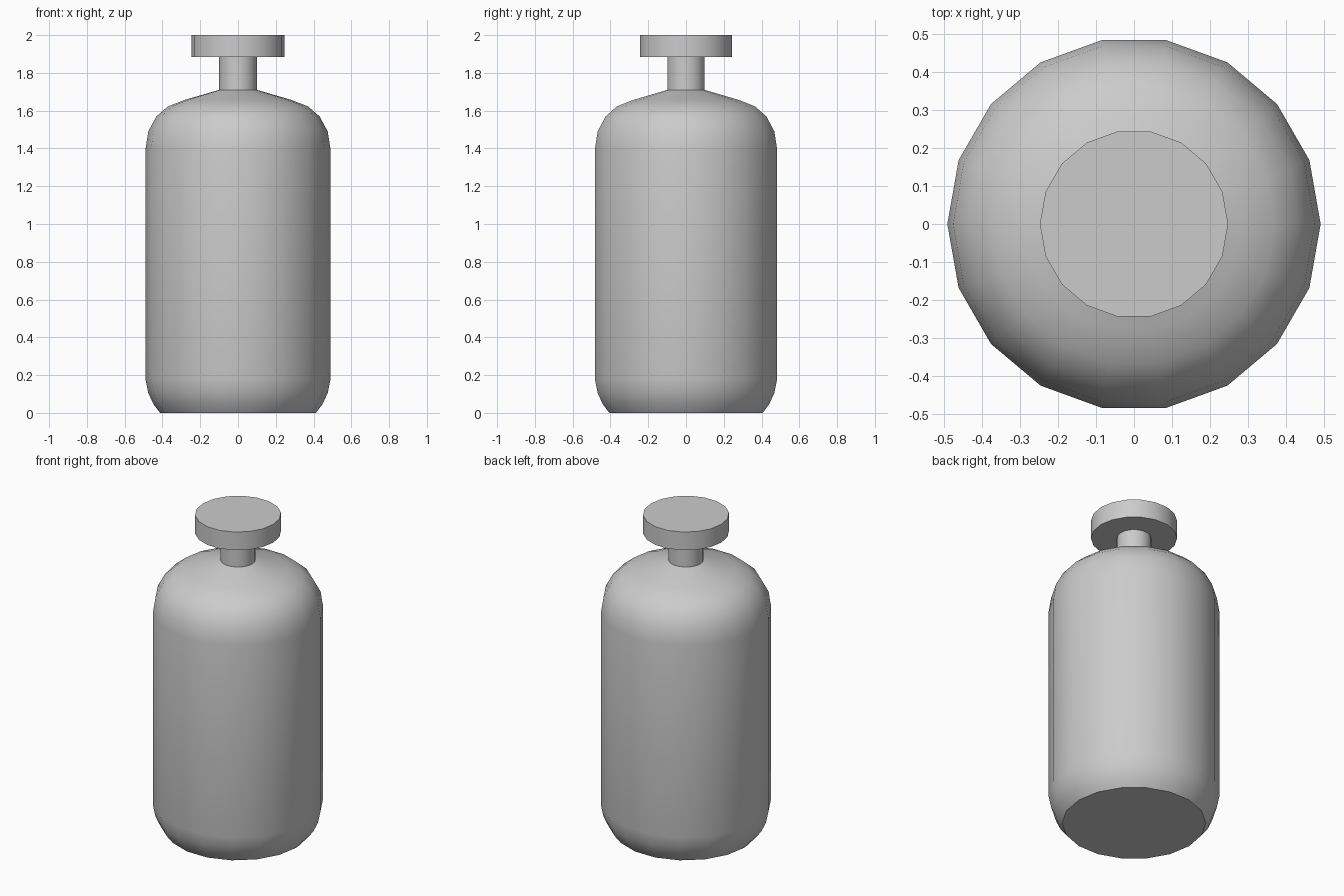
import bpy, bmesh, math

if "Cube" in bpy.data.objects:
    bpy.data.objects.remove(bpy.data.objects["Cube"])

SIDES = 18


def lathe(name, profile, close_bottom=True, close_top=True):
    """Revolve (radius, z) points around the z axis."""
    bm = bmesh.new()
    rings = []
    for r, z in profile:
        rings.append([bm.verts.new((r * math.cos(2 * math.pi * i / SIDES),
                                    r * math.sin(2 * math.pi * i / SIDES), z))
                      for i in range(SIDES)])
    for low, high in zip(rings, rings[1:]):
        for i in range(SIDES):
            j = (i + 1) % SIDES
            bm.faces.new((low[i], low[j], high[j], high[i]))
    if close_bottom:
        bm.faces.new(rings[0][::-1])
    if close_top:
        bm.faces.new(rings[-1])
    mesh = bpy.data.meshes.new(name)
    bm.to_mesh(mesh)
    bm.free()
    obj = bpy.data.objects.new(name, mesh)
    bpy.context.collection.objects.link(obj)
    bpy.ops.object.select_all(action='DESELECT')
    obj.select_set(True)
    bpy.context.view_layer.objects.active = obj
    bpy.ops.object.shade_smooth_by_angle(angle=math.radians(35))
    return obj


# Bottle body with rounded base and shoulder
lathe("bottle_body", [
    (0.412, 0.0), (0.447, 0.045), (0.475, 0.105), (0.49, 0.18),
    (0.49, 1.395), (0.475, 1.49), (0.432, 1.57), (0.37, 1.623),
    (0.283, 1.657), (0.1, 1.71)], close_top=False)

# Neck
lathe("neck", [(0.1, 1.71), (0.1, 1.885)], close_bottom=False, close_top=False)

# Flat disc stopper
lathe("stopper", [(0.247, 1.885), (0.247, 2.0)])
